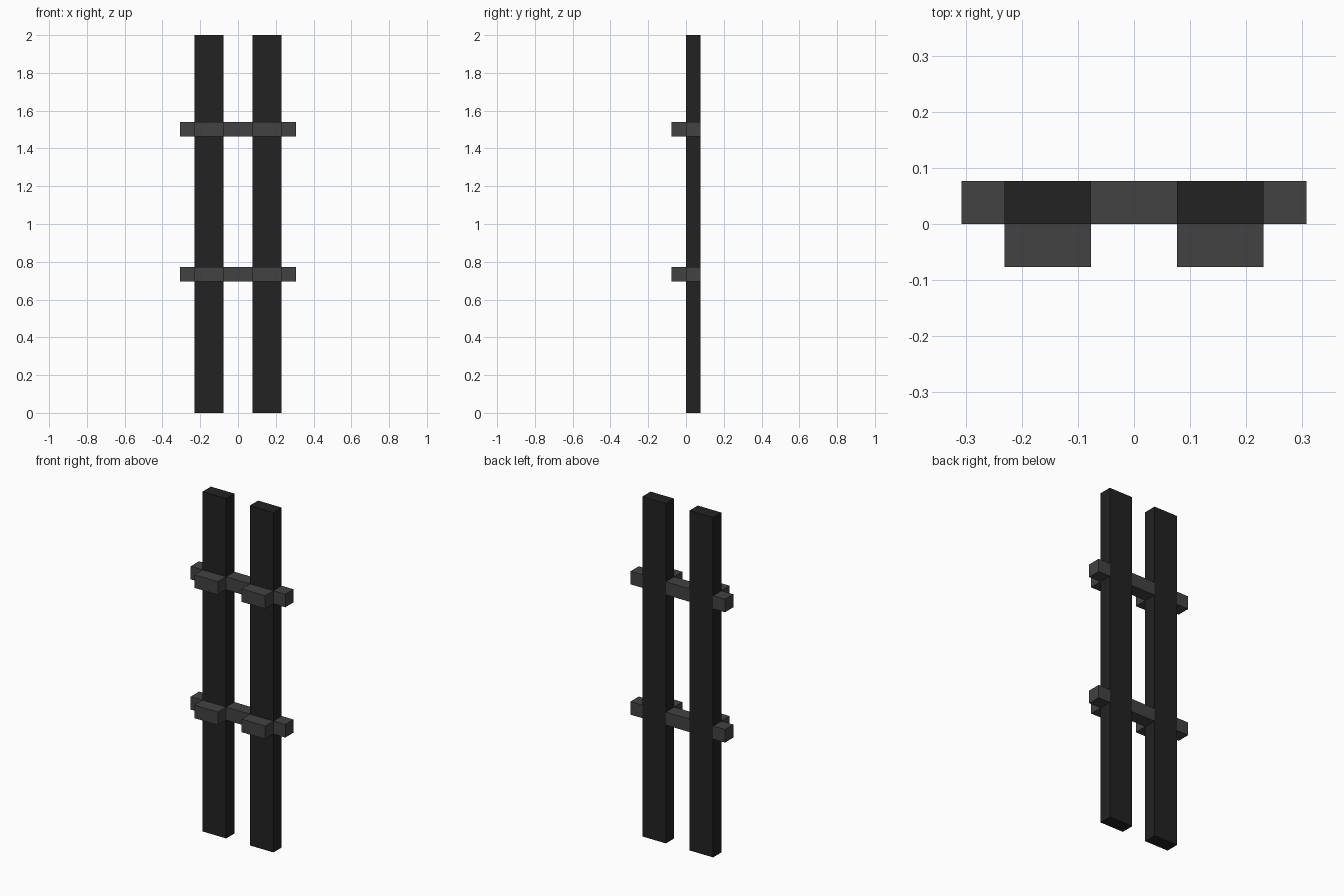
import bpy

if "Cube" in bpy.data.objects:
    bpy.data.objects.remove(bpy.data.objects["Cube"])

U = 2 / 26  # block unit: model is 26 units tall


def material(name, v):
    m = bpy.data.materials.new(name)
    m.diffuse_color = (v, v, v, 1)
    m.use_nodes = True
    m.node_tree.nodes["Principled BSDF"].inputs["Base Color"].default_value = m.diffuse_color
    return m


POST = material("near_black", 0.016)
RAIL = material("dark_grey", 0.0545)


def box(name, x, y, z, mat):
    """Box from (min, max) ranges given in block units."""
    lo, hi = zip(x, y, z)
    bpy.ops.mesh.primitive_cube_add(
        size=1, location=[(a + b) / 2 * U for a, b in zip(lo, hi)])
    o = bpy.context.object
    o.name = name
    o.scale = [(b - a) * U for a, b in zip(lo, hi)]
    bpy.ops.object.transform_apply(location=False, rotation=False, scale=True)
    o.data.materials.append(mat)
    return o


# Two upright posts
for side, x in (("left", (-3, -1)), ("right", (1, 3))):
    box(f"{side}_post", x, (0, 1), (0, 26), POST)

# Two crossbars: pieces between and outside the posts, clamps on the front
for level, z in (("lower", (9.05, 10.05)), ("upper", (19.02, 20.02))):
    box(f"{level}_middle_bar", (-1, 1), (0, 1), z, RAIL)
    for side, end, clamp in (("left", (-4, -3), (-3, -1)),
                             ("right", (3, 4), (1, 3))):
        box(f"{level}_{side}_bar_end", end, (0, 1), z, RAIL)
        box(f"{level}_{side}_clamp", clamp, (-1, 0), z, RAIL)
